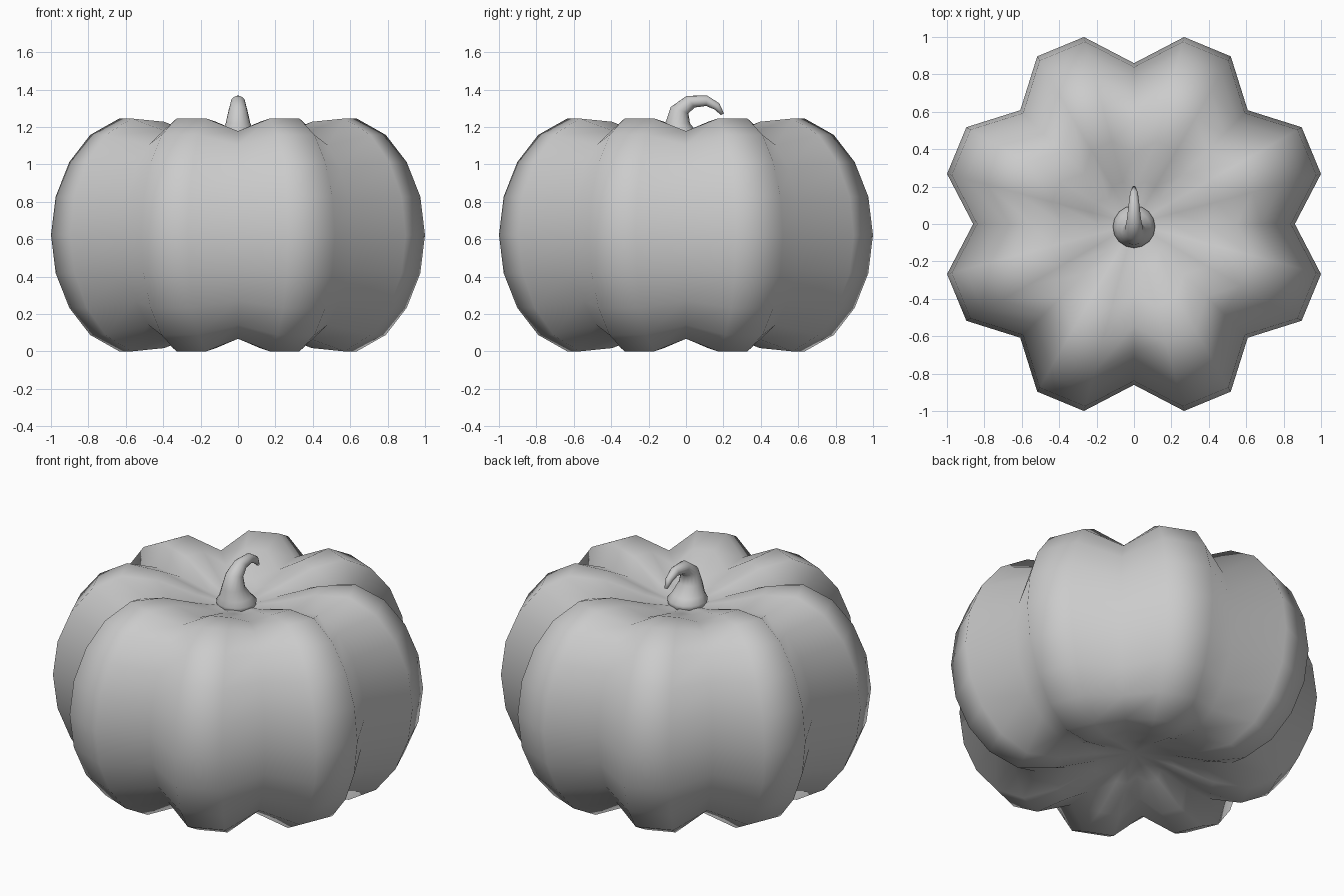
import bpy, bmesh
from math import sin, cos, pi, radians

if "Cube" in bpy.data.objects:
    bpy.data.objects.remove(bpy.data.objects["Cube"])


def loft(name, rings, start=None, end=None):
    """Skin a list of closed rings; ends are a pole point or a flat cap."""
    bm = bmesh.new()
    loops = [[bm.verts.new(p) for p in ring] for ring in rings]
    n = len(loops[0])
    for a, b in zip(loops, loops[1:]):
        for i in range(n):
            j = (i + 1) % n
            bm.faces.new((a[i], a[j], b[j], b[i]))
    for loop, pole in ((loops[0], start), (loops[-1], end)):
        if pole is None:
            bm.faces.new(loop)
        else:
            tip = bm.verts.new(pole)
            for i in range(n):
                bm.faces.new((loop[i], loop[(i + 1) % n], tip))
    bmesh.ops.recalc_face_normals(bm, faces=bm.faces)
    mesh = bpy.data.meshes.new(name)
    bm.to_mesh(mesh)
    bm.free()
    mesh.shade_smooth()
    obj = bpy.data.objects.new(name, mesh)
    bpy.context.collection.objects.link(obj)
    return obj


# Body: eight lobes, each with two crest columns and one groove column
MID = 0.6225
# radius factor, crest height and groove height above the middle
half = [(0.975, 0.205, 0.185), (0.902, 0.39, 0.35), (0.79, 0.535, 0.48),
        (0.635, 0.6225, 0.555), (0.44, 0.605, 0.54), (0.225, 0.525, 0.50)]
profile = [(f, -c, -g) for f, c, g in reversed(half)] + [(1, 0, 0)] + half


def body_ring(f, crest, groove):
    ring = []
    for i in range(24):
        a = radians(15 * i)
        is_groove = i % 3 == 0
        r = f * (0.86 if is_groove else 1.035)
        ring.append((r * cos(a), r * sin(a), MID + (groove if is_groove else crest)))
    return ring


loft("pumpkin_body", [body_ring(*p) for p in profile],
     (0, 0, MID - 0.46), (0, 0, MID + 0.46))

# Stem: flared base, bending towards the back and tapering
# y, z, radius, lean from vertical in degrees
path = [(-0.015, 1.09, 0.108, 0), (-0.015, 1.13, 0.113, 0), (-0.025, 1.16, 0.092, 0),
        (-0.045, 1.22, 0.066, 0), (-0.034, 1.29, 0.05, 20), (0.025, 1.335, 0.038, 55),
        (0.11, 1.34, 0.028, 95), (0.165, 1.31, 0.021, 130), (0.195, 1.268, 0.009, 150)]


def stem_ring(y, z, r, lean):
    t = radians(lean)
    return [(r * cos(a), y + r * sin(a) * cos(t), z - r * sin(a) * sin(t))
            for a in (2 * pi * i / 16 for i in range(16))]


loft("stem", [stem_ring(*p) for p in path])
